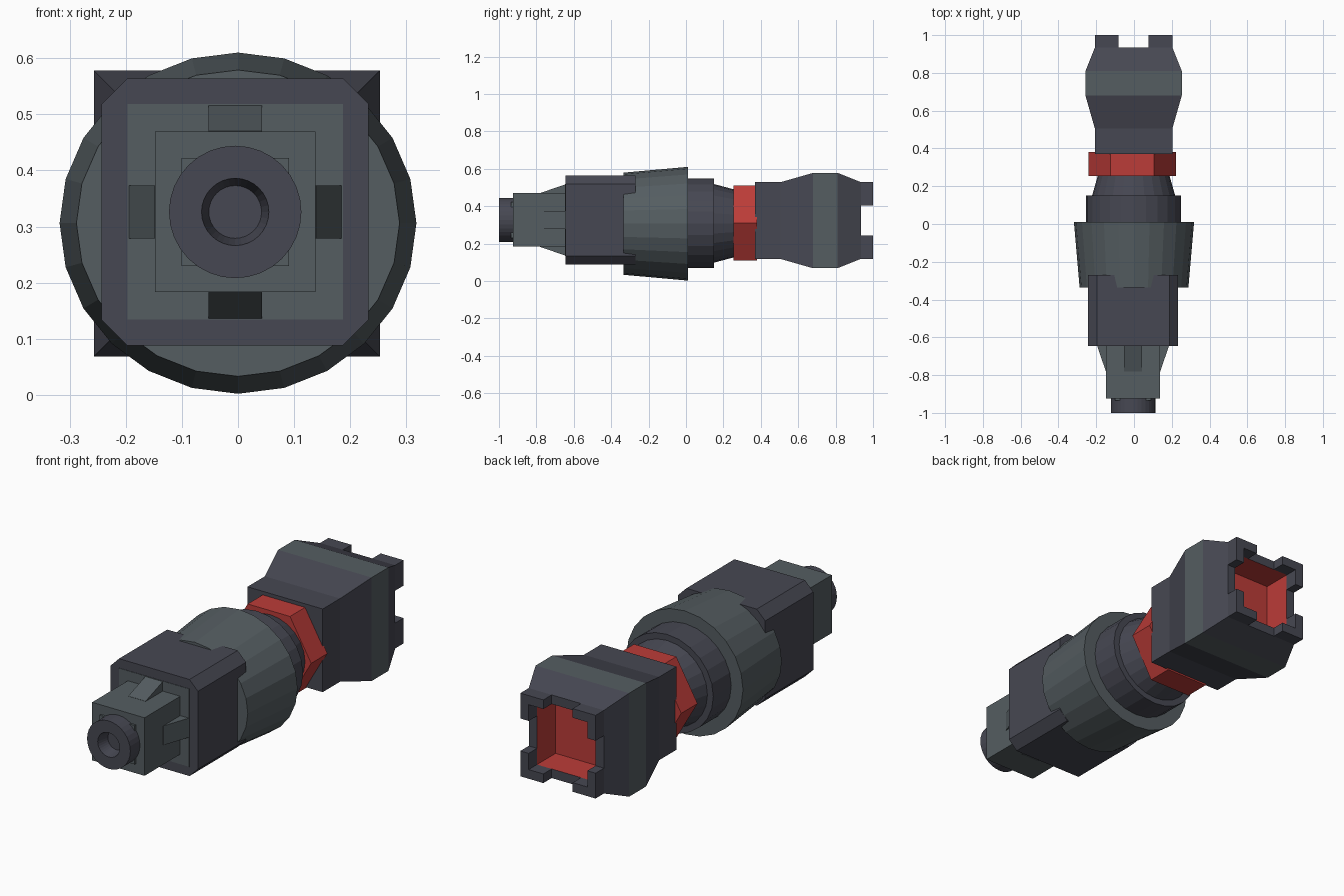
import bpy, bmesh
from math import sin, cos, pi, radians

if "Cube" in bpy.data.objects:
    bpy.data.objects.remove(bpy.data.objects["Cube"])


def material(name, rgb):
    m = bpy.data.materials.new(name)
    m.diffuse_color = (*rgb, 1)
    m.use_nodes = True
    m.node_tree.nodes["Principled BSDF"].inputs["Base Color"].default_value = m.diffuse_color
    return m


SLATE = material("slate", (0.062, 0.064, 0.085))
GREY = material("grey", (0.09, 0.11, 0.12))
RED = material("red", (0.5, 0.045, 0.04))


def ngon(n, rx, rz=None):
    rz = rx if rz is None else rz
    return [(rx * cos(2 * pi * i / n), rz * sin(2 * pi * i / n)) for i in range(n)]


def square(h, c=0):
    """Square of half-size h, with optional corner chamfer c."""
    if c == 0:
        return [(h, h), (-h, h), (-h, -h), (h, -h)]
    k = h - c
    return [(h, k), (k, h), (-k, h), (-h, k), (-h, -k), (-k, -h), (k, -h), (h, -k)]


def loft(name, center, sections, mats):
    """Skin (y, outline) sections along y; mats is one material or one per band."""
    cx, cz = center
    bm = bmesh.new()
    mesh = bpy.data.meshes.new(name)
    bands = mats if isinstance(mats, list) else [mats] * (len(sections) - 1)
    used = list(dict.fromkeys(bands))
    for m in used:
        mesh.materials.append(m)
    rings = [[bm.verts.new((cx + x, y, cz + z)) for x, z in pts] for y, pts in sections]
    n = len(rings[0])
    for a, b, m in zip(rings, rings[1:], bands):
        for i in range(n):
            j = (i + 1) % n
            bm.faces.new((a[i], a[j], b[j], b[i])).material_index = used.index(m)
    bm.faces.new(rings[0]).material_index = used.index(bands[0])
    bm.faces.new(rings[-1]).material_index = used.index(bands[-1])
    bmesh.ops.recalc_face_normals(bm, faces=bm.faces)
    bm.to_mesh(mesh)
    bm.free()
    ob = bpy.data.objects.new(name, mesh)
    bpy.context.collection.objects.link(ob)
    return ob


FRONT = (-0.005, 0.326)
MID = (0, 0.306)
BACK = (-0.002, 0.323)

# front nozzle with tapered bore
loft("nozzle", FRONT, [(-0.92, ngon(32, 0.118)), (-1.0, ngon(32, 0.118)),
                       (-1.0, ngon(32, 0.06)), (-0.94, ngon(32, 0.047))], SLATE)
loft("nozzle_plate", FRONT, [(-0.935, square(0.096)), (-0.92, square(0.096))], GREY)

# front block with four sloped ribs
loft("front_block", FRONT, [(-0.925, square(0.143)), (-0.64, square(0.143))], GREY)
for k in range(4):
    ca, sa = [(1, 0), (0, 1), (-1, 0), (0, -1)][k]

    def rib_outline(top, w=0.0475):
        pts = [(-w, 0.1), (w, 0.1), (w, top), (-w, top)]
        return [(x * ca - z * sa, x * sa + z * ca) for x, z in pts]
    loft(f"block_rib_{k + 1}", FRONT,
         [(-0.78, rib_outline(0.144)), (-0.64, rib_outline(0.192))], GREY)

# chamfered square housing and its front panel
loft("front_housing", FRONT, [(-0.645, square(0.238, 0.046)),
                              (-0.27, square(0.238, 0.046))], SLATE)
loft("housing_panel", FRONT, [(-0.647, square(0.192)), (-0.63, square(0.192))], GREY)

# tapered collar and stepped neck
loft("collar", MID, [(-0.335, ngon(24, 0.288, 0.273)),
                     (0.01, ngon(24, 0.318, 0.304))], GREY)
loft("neck", (-0.002, 0.308), [(0.0, ngon(24, 0.252, 0.24)), (0.15, ngon(24, 0.252, 0.24)),
                               (0.15, ngon(24, 0.22, 0.21)), (0.255, ngon(24, 0.19, 0.182))], SLATE)

# hexagonal nut
loft("hex_nut", (-0.009, 0.31), [(0.253, ngon(6, 0.231)), (0.38, ngon(6, 0.231))], RED)

# flared rear socket with red cavity
loft("rear_socket", BACK, [(0.37, square(0.205)), (0.505, square(0.205)),
                           (0.68, square(0.255)), (0.81, square(0.255)),
                           (0.935, square(0.205)), (0.935, square(0.16)),
                           (0.79, square(0.16))],
     [SLATE, SLATE, GREY, SLATE, SLATE, RED])

# L-shaped corner prongs at the socket mouth
o, i, g = 0.205, 0.16, 0.08
for sx in (-1, 1):
    for sz in (-1, 1):
        ell = [(sx * x, sz * z) for x, z in
               [(g, o), (o, o), (o, g), (i, g), (i, i), (g, i)]]
        loft(f"socket_prong_{'left' if sx < 0 else 'right'}_{'lower' if sz < 0 else 'upper'}",
             BACK, [(0.935, ell), (1.0, ell)], SLATE)
